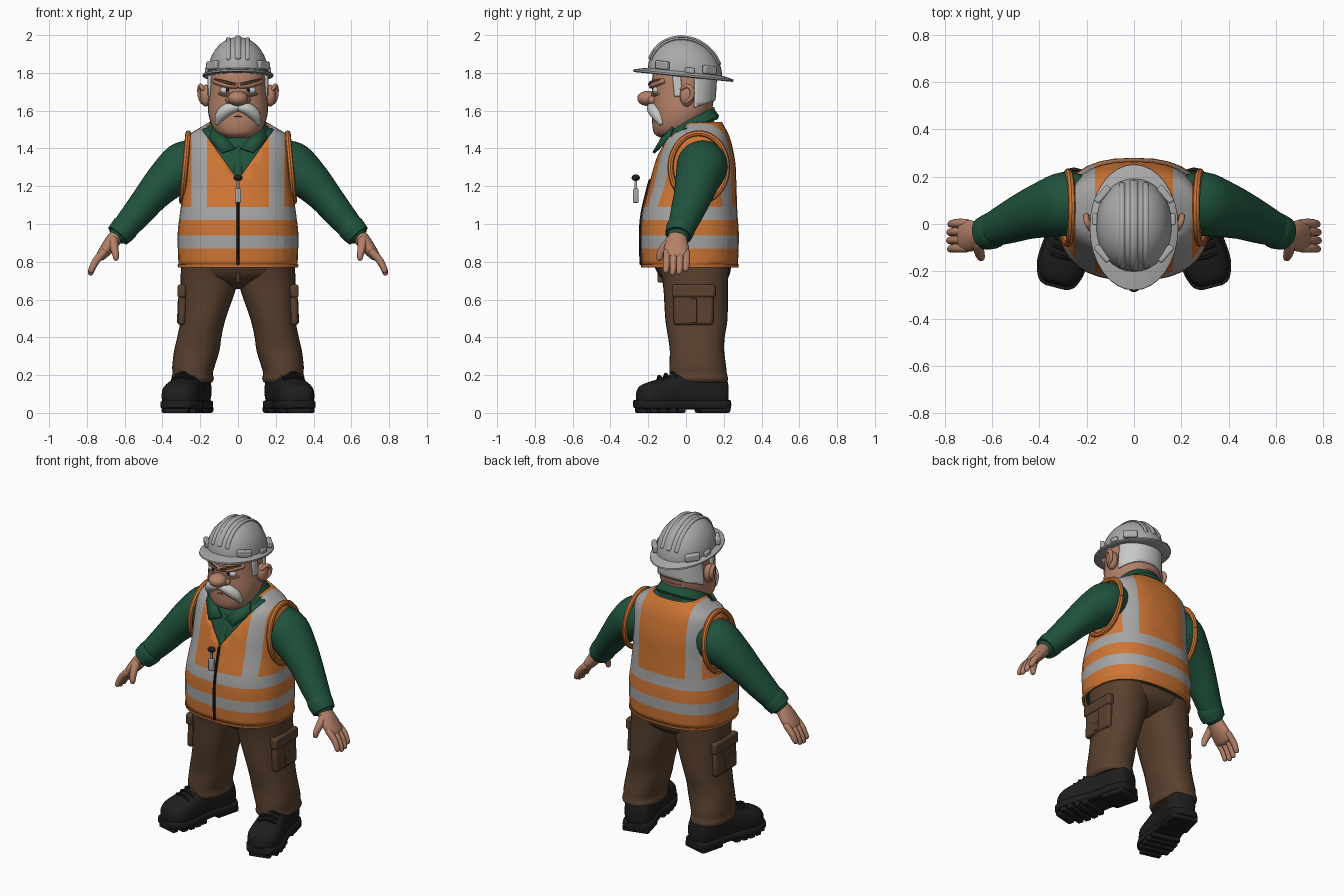
import bpy, bmesh, math
from mathutils import Vector as V, Matrix

if "Cube" in bpy.data.objects:
    bpy.data.objects.remove(bpy.data.objects["Cube"])


def material(name, r, g, b):
    m = bpy.data.materials.new(name)
    m.use_nodes = True
    m.diffuse_color = (r, g, b, 1)
    m.node_tree.nodes["Principled BSDF"].inputs["Base Color"].default_value = (r, g, b, 1)
    return m


ORANGE = material("vest orange", .62, .18, .035)
SILVER = material("reflective silver", .38, .38, .38)
GREEN = material("shirt green", .014, .085, .045)
BROWN = material("trouser brown", .1, .052, .028)
BLACK = material("boot black", .013, .013, .013)
SKIN = material("skin", .46, .22, .14)
HAIR = material("hair white", .58, .58, .57)
GREY = material("helmet grey", .4, .4, .4)
PARTS = []


def finish(name, bm, mats, mirror=False, bevel=0, solid=0):
    bmesh.ops.recalc_face_normals(bm, faces=bm.faces)
    mesh = bpy.data.meshes.new(name)
    bm.to_mesh(mesh)
    bm.free()
    ob = bpy.data.objects.new(name, mesh)
    bpy.context.collection.objects.link(ob)
    for m in mats if isinstance(mats, list) else [mats]:
        mesh.materials.append(m)
    if mirror:
        ob.modifiers.new("Mirror", "MIRROR").use_clip = False
    if solid:
        mod = ob.modifiers.new("Solidify", "SOLIDIFY")
        mod.thickness = solid
    if bevel:
        mod = ob.modifiers.new("Bevel", "BEVEL")
        mod.width, mod.segments = bevel, 2
    PARTS.append(ob)
    return ob


def spline(rows, k=4):
    """Smooth curve through rows of numbers."""
    out = []
    for i in range(len(rows) - 1):
        p = [rows[max(0, min(len(rows) - 1, i + d))] for d in (-1, 0, 1, 2)]
        for j in range(k):
            t = j / k
            out.append([.5 * (2*b + (c-a)*t + (2*a-5*b+4*c-d)*t*t + (3*b-a-3*c+d)*t**3)
                        for a, b, c, d in zip(*p)])
    return out + [list(rows[-1])]


def ring(c, u, v, n=2.0, seg=32):
    pts = []
    for i in range(seg):
        a = 2 * math.pi * i / seg
        x, y = math.cos(a), math.sin(a)
        pts.append(V(c) + V(u) * math.copysign(abs(x) ** (2/n), x)
                   + V(v) * math.copysign(abs(y) ** (2/n), y))
    return pts


def loft(rings, caps=True, matrix=None):
    bm = bmesh.new()
    vs = [[bm.verts.new(p) for p in r] for r in rings]
    n = len(rings[0])
    for a, b in zip(vs, vs[1:]):
        for i in range(n):
            bm.faces.new((a[i], a[(i+1) % n], b[(i+1) % n], b[i]))
    if caps:
        bm.faces.new(vs[0])
        bm.faces.new(vs[-1])
    if matrix:
        bm.transform(matrix)
    return bm


def stack(rows, n=2.0, **kw):
    """Level rings from rows of x, y, z, half width, half depth."""
    return loft([ring(r[:3], (r[3], 0, 0), (0, r[4], 0), n) for r in spline(rows)], **kw)


def tube(rows, ref=(0, 1, 0), seg=16, rounded=True, matrix=None):
    """Tube through rows of x, y, z, radius along ref, radius across."""
    rows = spline(rows)
    pts = [V(r[:3]) for r in rows]
    rings = []

    def add(p, t, ra, rb):
        u = (V(ref) - t * t.dot(V(ref))).normalized()
        rings.append(ring(p, u * ra, t.cross(u) * rb, 2, seg))
    for i, r in enumerate(rows):
        t = (pts[min(i+1, len(pts)-1)] - pts[max(i-1, 0)]).normalized()
        steps = [0]
        if rounded and i == 0:
            steps = [-1.4, -1, -.5, 0]
        if rounded and i == len(rows) - 1:
            steps = [0, .5, 1, 1.4]
        for s in steps:
            add(pts[i] + t * min(r[3:]) * math.sin(s), t, r[3] * math.cos(s), r[4] * math.cos(s))
    return loft(rings, matrix=matrix)


def box(size, loc, rot=(0, 0, 0), base=Matrix()):
    bm = bmesh.new()
    bmesh.ops.create_cube(bm, size=1)
    spin = Matrix.Rotation(rot[2], 4, 'Z') @ Matrix.Rotation(rot[1], 4, 'Y') @ Matrix.Rotation(rot[0], 4, 'X')
    bm.transform(base @ Matrix.Translation(loc) @ spin @ Matrix.Diagonal((*size, 1)))
    return bm


def ball(size, loc):
    bm = bmesh.new()
    bmesh.ops.create_uvsphere(bm, u_segments=24, v_segments=14, radius=1)
    bm.transform(Matrix.Translation(loc) @ Matrix.Diagonal((*size, 1)))
    return bm


def cut(bm, co, no):
    bmesh.ops.bisect_plane(bm, geom=bm.verts[:] + bm.edges[:] + bm.faces[:], plane_co=co, plane_no=no)


# Vest with open neck and reflective bands, over a shirt body
torso = [(0, .02, .78, .315, .255), (0, .02, .94, .32, .26), (0, .02, 1.06, .307, .252),
         (0, .035, 1.2, .288, .232), (0, .047, 1.32, .287, .215), (0, .055, 1.42, .283, .188),
         (0, .062, 1.47, .262, .165), (0, .07, 1.505, .21, .14), (0, .075, 1.54, .15, .115)]
bm = stack(torso, 2.5, caps=False)
for z in (.87, .94, 1.02, 1.09):
    cut(bm, (0, 0, z), (0, 0, 1))
for x in (.165, .245):
    cut(bm, (x, 0, 0), (1, 0, 0))
    cut(bm, (-x, 0, 0), (1, 0, 0))
for s in (1, -1):
    cut(bm, (0, 0, 1.235), (-1.4 * s, 0, 1))
neck = []
for f in bm.faces:
    c = f.calc_center_median()
    band = .87 < c.z < .94 or 1.02 < c.z < 1.09 or (c.z > 1.09 and .165 < abs(c.x) < .245)
    f.material_index = int(band)
    if c.y < 0 and c.z > 1.235 + 1.4 * abs(c.x):
        neck.append(f)
bmesh.ops.delete(bm, geom=neck, context='FACES')
finish("vest", bm, [ORANGE, SILVER], solid=.012)
finish("shirt_body", stack([(x, y, z, a - .02, b - .02) for x, y, z, a, b in torso], 2.5), GREEN)
rim = [(.28 - .1 * .17 * math.sin(a), .068 + .15 * math.cos(a), 1.3 + .18 * math.sin(a), .016, .016)
       for a in [i * math.pi / 8 for i in range(17)]]
finish("armhole_trim", tube(rim, (1, 0, 0), 8, False), ORANGE, mirror=True)
finish("hem_trim", loft([ring((0, .02, z), (r, 0, 0), (0, r - .06, 0), 2.5)
                         for z, r in ((.77, .306), (.77, .318), (.785, .32), (.785, .306))], caps=False), ORANGE)

# Zip with hanging pull, and shirt buttons
finish("zip", tube([(0, -.238, .79, .008, .009), (0, -.242, .94, .008, .009), (0, -.232, 1.06, .008, .009),
                    (0, -.199, 1.2, .008, .009), (0, -.19, 1.23, .008, .009)], (0, 1, 0), 8), BLACK)
finish("zip_pull", box((.034, .03, .075), (0, -.266, 1.15)), GREY, bevel=.006)
finish("pull_link", box((.014, .014, .05), (0, -.266, 1.205)), GREY, bevel=.003)
finish("pull_bead", ball((.024, .022, .017), (0, -.266, 1.245)), BLACK)
finish("placket", tube([(0, -.168, 1.25, .01, .022), (0, -.14, 1.33, .01, .022), (0, -.115, 1.4, .01, .022)],
                       (0, 1, 0), 8), GREEN)

# Shirt collar: standing band and folded points
rings = []
for r, dz in ((.128, 0), (.165, -.035), (.17, -.02), (.135, .045), (.122, .045)):
    rings.append([p + V((0, 0, dz + .48 * p.y)) for p in ring((0, .01, 1.51), (r, 0, 0), (0, r - .005, 0))])
bm = loft(rings, caps=False)
bmesh.ops.delete(bm, geom=[f for f in bm.faces if f.calc_center_median().y < -.09
                           and abs(f.calc_center_median().x) < .085], context='FACES')
finish("collar_band", bm, GREEN, solid=.008)
bm = bmesh.new()
bm.faces.new([bm.verts.new(p) for p in ((.015, -.15, 1.405), (.085, -.178, 1.38), (.155, -.1, 1.455),
                                        (.135, -.075, 1.515), (.075, -.125, 1.47))])
finish("collar_points", bm, GREEN, mirror=True, solid=.014)

# Sleeves and cuffs
finish("sleeves", tube([(.22, .085, 1.345, .12, .11), (.29, .085, 1.305, .135, .128), (.385, .06, 1.225, .118, .108),
                        (.46, .035, 1.145, .102, .09), (.53, .005, 1.06, .088, .08), (.59, -.02, .99, .074, .07),
                        (.62, -.035, .955, .066, .06)], seg=32), GREEN, mirror=True)
finish("cuffs", tube([(.588, -.022, .992, .075, .07), (.605, -.03, .972, .077, .073), (.636, -.04, .938, .07, .066)],
                     seg=32, rounded=False), GREEN, mirror=True)

# Hands
finish("palms", tube([(.62, -.04, .96, .045, .036), (.655, -.045, .92, .052, .04), (.69, -.05, .875, .066, .036),
                      (.722, -.05, .835, .064, .028)], seg=24), SKIN, mirror=True)
for i, word in enumerate(("little", "ring", "middle", "index")):
    y, far = .003 - .035 * i, (.0, .016, .02, .008)[i]
    finish(word + "_fingers", tube([(.71, y, .85, .019, .02), (.748, y, .81, .019, .02),
                                    (.768 + far * .3, y - .002, .775 - far * .7, .017, .017),
                                    (.774 + far * .3, y - .004, .762 - far, .015, .015)], seg=12), SKIN, mirror=True)
finish("thumbs", tube([(.66, -.08, .915, .026, .026), (.655, -.115, .875, .023, .022),
                       (.648, -.136, .84, .02, .018), (.646, -.14, .82, .017, .015)], seg=12), SKIN, mirror=True)

# Trousers with side pockets
finish("trouser_seat", stack([(0, .02, .9, .29, .23), (0, .035, .78, .297, .205), (0, .045, .72, .26, .18),
                              (0, .05, .68, .16, .13), (0, .05, .655, .06, .07)], 2.3), BROWN)
finish("trouser_legs", stack([(.15, .04, .8, .15, .19), (.155, .05, .68, .15, .172), (.185, .055, .5, .12, .165),
                              (.205, .055, .4, .117, .15), (.218, .058, .33, .12, .144), (.235, .062, .25, .113, .15),
                              (.24, .064, .21, .107, .152), (.24, .068, .18, .112, .155), (.238, .07, .16, .1, .145)],
                             2.3), BROWN, mirror=True)
finish("fly", box((.02, .03, .1), (0, -.135, .74)), BROWN, bevel=.008)
finish("pockets", box((.04, .21, .2), (.296, .04, .565), (0, -.04, 0)), BROWN, mirror=True, bevel=.014)
finish("pocket_flaps", box((.045, .23, .07), (.298, .04, .645), (0, -.04, 0)), BROWN, mirror=True, bevel=.012)
finish("pocket_pleats", box((.01, .035, .13), (.316, .04, .54), (0, -.04, 0)), BROWN, mirror=True, bevel=.004)

# Boots
foot = Matrix.Translation((.267, -.015, 0)) @ Matrix.Rotation(.25, 4, 'Z')


def along(rows, n):
    """Upright rings from rows of y, middle height, half width, half height."""
    return loft([ring((0, y, z), (w, 0, 0), (0, 0, h), n) for y, z, w, h in spline(rows)], matrix=foot)


finish("boot_soles", along([(-.262, .048, .045, .02), (-.24, .045, .08, .024), (-.17, .043, .104, .025),
                            (-.08, .043, .1, .025), (.04, .043, .085, .025), (.15, .043, .092, .025),
                            (.225, .043, .082, .025), (.25, .045, .05, .022)], 5), BLACK, mirror=True)
finish("boot_uppers", along([(-.25, .075, .035, .025), (-.235, .085, .068, .055), (-.18, .09, .096, .075),
                             (-.1, .1, .093, .088), (-.03, .115, .085, .098), (.06, .12, .083, .1),
                             (.17, .12, .085, .1), (.225, .11, .068, .08), (.24, .1, .035, .05)], 2.6),
       BLACK, mirror=True)
finish("boot_heels", box((.165, .16, .04), (0, .16, .02), base=foot), BLACK, mirror=True, bevel=.012)
for i in range(5):
    w = (.13, .185, .195, .19, .175)[i]
    finish("tread_bars", box((w, .038, .04), (0, -.228 + .05 * i, .02), base=foot), BLACK, mirror=True, bevel=.006)
for i in range(3):
    y, z = -.125 + .035 * i, .188 + .011 * i
    finish("boot_laces", tube([(-.05, y, z - .012, .008, .008), (0, y - .006, z + .006, .008, .008),
                               (.05, y, z - .012, .008, .008)], (0, 1, 0), 8, matrix=foot), BLACK, mirror=True)

# Head, neck, hair and ears
skull = [(0, -.08, 1.455, .05, .05), (0, -.07, 1.475, .1, .095), (0, -.048, 1.52, .138, .13),
         (0, -.022, 1.6, .159, .157), (0, -.015, 1.7, .152, .165), (0, -.01, 1.8, .146, .165), (0, 0, 1.85, .12, .14)]
finish("head", stack(skull, 2.2), SKIN)
finish("neck", stack([(0, .02, 1.4, .1, .12), (0, .03, 1.5, .115, .118), (0, .03, 1.62, .12, .12)]), SKIN)
bm = stack([(0, y, z, a + .01, b + .01) for x, y, z, a, b in skull[2:6]], 2.2)
for co, no in (((0, .045, 0), (0, 1, 0)), ((0, 0, 1.6), (0, -.35, 1))):
    bmesh.ops.bisect_plane(bm, geom=bm.verts[:] + bm.edges[:] + bm.faces[:], plane_co=co, plane_no=no,
                           clear_inner=True)
finish("hair", bm, HAIR, solid=.012)
finish("sideburns", box((.02, .045, .12), (.149, -.045, 1.735), (.1, 0, -.15)), HAIR, mirror=True, bevel=.008)
finish("ears", ball((.032, .038, .058), (.17, .005, 1.68)), SKIN, mirror=True)
finish("ear_rims", tube([(.19, .0, 1.645, .01, .01), (.2, .03, 1.67, .012, .012), (.203, .032, 1.71, .013, .013),
                         (.198, .005, 1.732, .012, .012), (.185, -.022, 1.715, .01, .01)], (1, 0, 0), 10),
       SKIN, mirror=True)

# Face
finish("nose", ball((.054, .055, .04), (0, -.203, 1.665)), SKIN)
finish("nostrils", ball((.026, .03, .024), (.04, -.175, 1.657)), SKIN, mirror=True)
finish("eyes", ball((.032, .02, .02), (.064, -.157, 1.708)), HAIR, mirror=True)
finish("pupils", ball((.009, .006, .011), (.056, -.175, 1.71)), BLACK, mirror=True)
finish("brow_ridges", tube([(.012, -.183, 1.732, .015, .016), (.065, -.17, 1.738, .018, .017),
                            (.12, -.125, 1.755, .015, .015)], seg=12), SKIN, mirror=True)
finish("eyebrows", tube([(.016, -.196, 1.738, .005, .006), (.065, -.186, 1.751, .006, .008),
                         (.12, -.14, 1.765, .004, .005)], seg=8), BROWN, mirror=True)
finish("lower_lids", tube([(.03, -.176, 1.69, .008, .007), (.065, -.17, 1.682, .01, .008),
                           (.1, -.145, 1.69, .008, .007)], seg=8), SKIN, mirror=True)
finish("moustache", tube([(.008, -.178, 1.617, .026, .022), (.05, -.175, 1.609, .032, .032),
                          (.088, -.152, 1.577, .032, .032), (.106, -.132, 1.54, .02, .018)]), HAIR, mirror=True)
finish("mouth", tube([(-.05, -.158, 1.553, .008, .005), (0, -.175, 1.572, .008, .005),
                      (.05, -.158, 1.553, .008, .005)], (0, 1, 0), 8), BROWN)
finish("chin", ball((.062, .04, .035), (0, -.128, 1.51)), SKIN)


# Hard hat, leaning back
def lean(bm):
    for v in bm.verts:
        v.co.z -= .1 * v.co.y
    return bm


def dome(a, grow=0):
    return math.cos(a) * (.16 + grow), math.cos(a) * (.197 + grow), 1.795 + math.sin(a) * (.193 + grow)


rings = [ring((0, -.005, z), (x, 0, 0), (0, y, 0), 2.1) for x, y, z in [dome(i * .103) for i in range(16)]]
finish("hat_shell", lean(loft(rings)), GREY)
brim = [(.15, .18, 1.808), (.172, .225, 1.8), (.187, .265, 1.79), (.188, .267, 1.782), (.182, .258, 1.777),
        (.14, .16, 1.782)]
finish("hat_brim", lean(loft([ring((0, -.014, z), (x, 0, 0), (0, y, 0)) for x, y, z in brim], caps=False)), GREY)
for x, w in ((0, .017), (.05, .013), (-.05, .013)):
    k = math.sqrt(1 - (x / .16) ** 2)
    rib = [(x, -.005 - .197 * k * math.cos(a), 1.795 + .193 * k * math.sin(a), w, .009)
           for a in [.35 + .2 * i for i in range(13)]]
    finish("hat_rib", lean(tube(rib, (1, 0, 0), 10)), GREY)
for y, turn in ((-.125, -.72), (.125, .72)):
    finish("hat_clips", lean(box((.03, .085, .045), (.133, y, 1.828), (0, 0, turn))), GREY, mirror=True, bevel=.008)
finish("hat_side_clips", lean(box((.02, .05, .03), (.165, .02, 1.815))), GREY, mirror=True, bevel=.006)

# Smooth shading with sharp edges kept
for ob in bpy.context.selected_objects:
    ob.select_set(False)
for ob in PARTS:
    ob.select_set(True)
bpy.context.view_layer.objects.active = PARTS[0]
bpy.ops.object.shade_smooth_by_angle(angle=math.radians(40))
